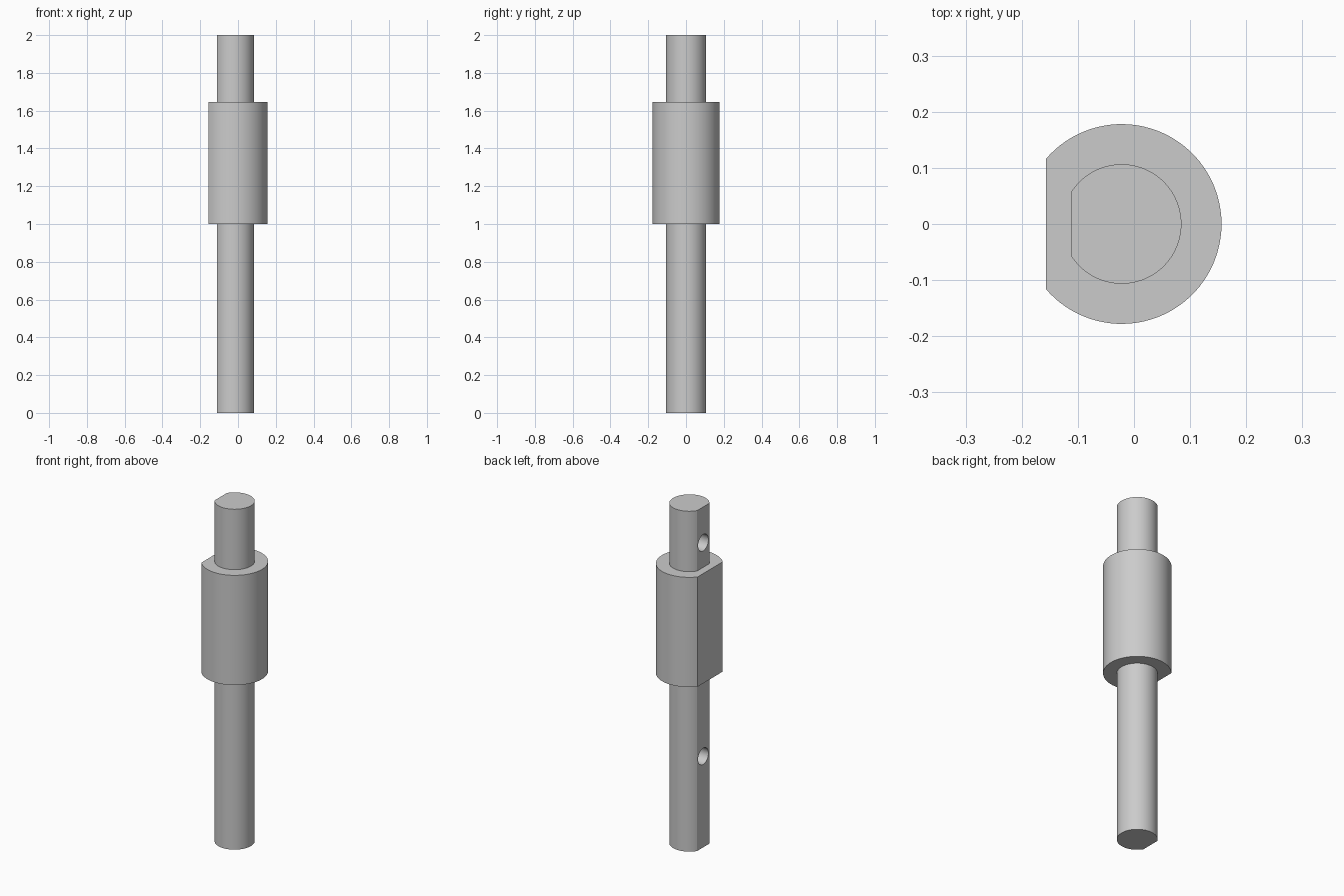
import bpy, bmesh, math
from mathutils import Matrix

default = bpy.data.objects.get("Cube")
if default:
    bpy.data.objects.remove(default, do_unlink=True)

AXIS_X = -0.022          # common axis of the round sections
SHAFT_R, SHAFT_FLAT = 0.1065, -0.112
COLLAR_R, COLLAR_FLAT = 0.178, -0.157

steel = bpy.data.materials.new("grey_steel")
steel.use_nodes = True
GREY = (0.6, 0.6, 0.6, 1)
steel.diffuse_color = GREY
steel.node_tree.nodes["Principled BSDF"].inputs["Base Color"].default_value = GREY


def to_object(name, bm):
    bmesh.ops.recalc_face_normals(bm, faces=bm.faces)
    mesh = bpy.data.meshes.new(name)
    bm.to_mesh(mesh)
    bm.free()
    mesh.materials.append(steel)
    obj = bpy.data.objects.new(name, mesh)
    bpy.context.collection.objects.link(obj)
    return obj


def d_bar(name, radius, flat_x, z0, z1, steps=72):
    """Round bar with one flat facing -x."""
    half = math.acos((flat_x - AXIS_X) / radius)
    bm = bmesh.new()
    ring = []
    for i in range(steps + 1):
        a = -half + 2 * half * i / steps
        ring.append(bm.verts.new((AXIS_X + radius * math.cos(a), radius * math.sin(a), z0)))
    base = bm.faces.new(ring)
    top = bmesh.ops.extrude_face_region(bm, geom=[base])["geom"]
    bmesh.ops.translate(bm, vec=(0, 0, z1 - z0),
                        verts=[g for g in top if isinstance(g, bmesh.types.BMVert)])
    return to_object(name, bm)


def combine(target, other, operation):
    """Apply a boolean and remove the helper."""
    mod = target.modifiers.new(operation.lower(), "BOOLEAN")
    mod.operation, mod.solver, mod.object = operation, "EXACT", other
    bpy.context.view_layer.objects.active = target
    bpy.ops.object.modifier_apply(modifier=mod.name)
    bpy.data.objects.remove(other, do_unlink=True)


# Shaft and thicker collar fused into one body
shaft = d_bar("stepped_shaft", SHAFT_R, SHAFT_FLAT, 0, 2)
combine(shaft, d_bar("collar", COLLAR_R, COLLAR_FLAT, 1.0, 1.645), "UNION")

# Blind holes drilled into the flat, below and above the collar
HOLE_R, HOLE_DEPTH = 0.048, 0.06
for z in (0.535, 1.79):
    bm = bmesh.new()
    bmesh.ops.create_cone(
        bm, cap_ends=True, segments=32, radius1=HOLE_R, radius2=HOLE_R, depth=2 * HOLE_DEPTH,
        matrix=Matrix.Translation((SHAFT_FLAT, 0, z)) @ Matrix.Rotation(math.pi / 2, 4, "Y"))
    drill = to_object("hole_cutter", bm)
    drill.hide_render = True
    combine(shaft, drill, "DIFFERENCE")

# Smooth round walls, sharp rims
bpy.ops.object.select_all(action="DESELECT")
shaft.select_set(True)
bpy.context.view_layer.objects.active = shaft
bpy.ops.object.shade_smooth_by_angle(angle=math.radians(30))
